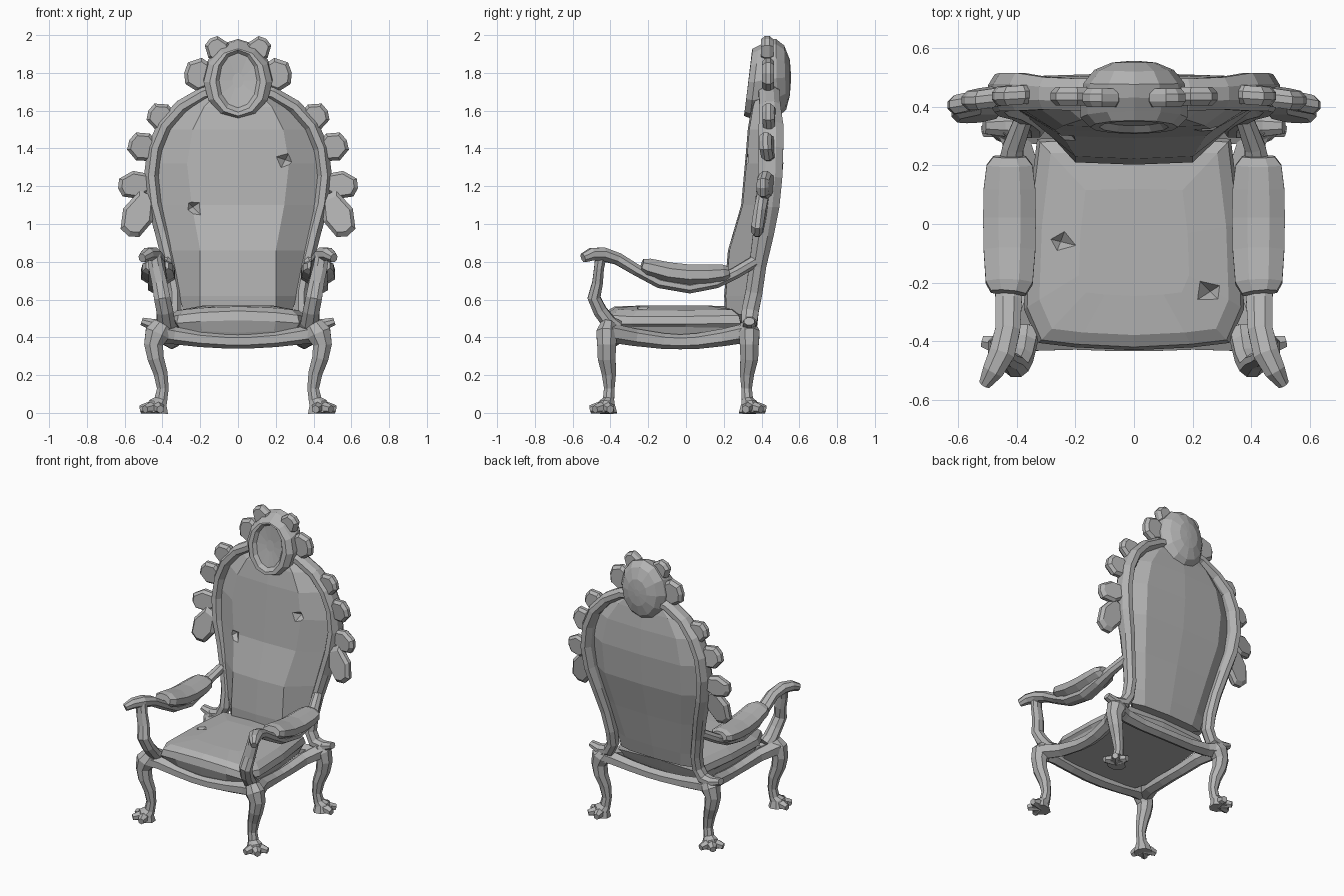
import bpy, bmesh, math
from mathutils import Vector

mat = bpy.data.materials.new("plain grey")
mat.diffuse_color = (0.45, 0.45, 0.45, 1)


def loft(name, rings, mirror=False):
    """Skin a list of equal-length point rings and cap both ends."""
    bm = bmesh.new()
    rows = [[bm.verts.new(p) for p in r] for r in rings]
    n = len(rows[0])
    for a, b in zip(rows, rows[1:]):
        for i in range(n):
            j = (i + 1) % n
            bm.faces.new((a[i], a[j], b[j], b[i]))
    bm.faces.new(rows[0])
    bm.faces.new(rows[-1])
    bmesh.ops.recalc_face_normals(bm, faces=bm.faces)
    me = bpy.data.meshes.new(name)
    bm.to_mesh(me)
    bm.free()
    me.materials.append(mat)
    ob = bpy.data.objects.new(name, me)
    bpy.context.collection.objects.link(ob)
    if mirror:
        ob.modifiers.new("mirror", 'MIRROR')
    return ob


def tube(name, path, radii, ref, sides=8, mirror=True):
    """Sweep an elliptical section; radii are (across, along ref) per point."""
    pts = [Vector(p) for p in path]
    if not isinstance(radii, list):
        radii = [radii] * len(pts)
    k = 1 / math.cos(math.pi / sides)
    rings = []
    for i, p in enumerate(pts):
        t = (pts[min(i + 1, len(pts) - 1)] - pts[max(i - 1, 0)]).normalized()
        s = t.cross(Vector(ref)).normalized()
        u = s.cross(t)
        a, b = radii[i]
        ang = [2 * math.pi * (j + 0.5) / sides for j in range(sides)]
        rings.append([p + s * a * k * math.cos(q) + u * b * k * math.sin(q) for q in ang])
    return loft(name, rings, mirror)


def gouge(target, loc, rot, turn):
    """Small torn notch cut into a cushion."""
    bpy.ops.mesh.primitive_cone_add(vertices=4, radius1=0.1, radius2=0, depth=0.08,
                                    location=loc, rotation=rot)
    c = bpy.context.object
    c.name = "tear_cutter"
    for v in c.data.vertices:
        x, y, z = v.co
        v.co = (x * math.cos(turn) - y * math.sin(turn),
                0.8 * (x * math.sin(turn) + y * math.cos(turn)), z)
    c.data.materials.append(mat)
    c.hide_render = True
    c.hide_set(True)
    m = target.modifiers.new("tear", 'BOOLEAN')
    m.object = c
    m.operation = 'DIFFERENCE'


X, Y, Z = (1, 0, 0), (0, 1, 0), (0, 0, 1)

# Seat cushion: a tapered outline stacked in shrinking layers, crowned in x
half = [(0.2, -0.42), (0.325, -0.405), (0.375, -0.29), (0.365, 0), (0.33, 0.29)]
outline = [(0, -0.43)] + half + [(0, 0.3)] + [(-x, y) for x, y in reversed(half)]
layers = [(0.385, 0.9, -0.02), (0.425, 0.95, -0.03), (0.49, 1.0, 0.02), (0.54, 0.97, 0.03),
          (0.563, 0.86, 0.02), (0.568, 0.5, 0.0)]
seat = loft("seat_cushion", [[(x * s, -0.06 + (y + 0.06) * s, z - d * (x / 0.37) ** 2)
                              for x, y in outline] for z, s, d in layers])
gouge(seat, (-0.25, -0.06, 0.562), (math.pi, 0, 0), 0.3)
gouge(seat, (0.26, -0.23, 0.556), (math.pi, 0, 0), 0.9)

# Curved rails under the seat
rail = [(0.05, 0.045), (0.042, 0.04), (0.038, 0.036), (0.038, 0.034), (0.038, 0.034)]
tube("front_rail", [(0.43, -0.41, 0.425), (0.34, -0.39, 0.41), (0.2, -0.39, 0.39),
                    (0.06, -0.395, 0.38), (0, -0.395, 0.38)], rail, Z, 6)
tube("side_rail", [(0.43, -0.41, 0.425), (0.375, -0.27, 0.4), (0.355, -0.12, 0.38),
                   (0.35, -0.03, 0.376), (0.355, 0.06, 0.38), (0.37, 0.2, 0.4),
                   (0.42, 0.33, 0.425)], rail[:4] + rail[2::-1], Z, 6)
tube("back_rail", [(0.42, 0.33, 0.425), (0.34, 0.315, 0.41), (0.2, 0.315, 0.395),
                   (0.06, 0.32, 0.39), (0, 0.32, 0.39)], rail, Z, 6)

# Cabriole legs with clawed feet
for name, y0, d in (("front", -0.42, -1), ("back", 0.335, 1)):
    tube(name + "_leg",
         [(0.40, y0 - 0.01 * d, 0.465), (0.428, y0, 0.42), (0.447, y0, 0.36), (0.436, y0, 0.29),
          (0.41, y0 - 0.012 * d, 0.21), (0.398, y0 - 0.014 * d, 0.13),
          (0.408, y0 - 0.01 * d, 0.07), (0.425, y0, 0.05), (0.43, y0, 0.0)],
         [(0.05, 0.04), (0.065, 0.055), (0.05, 0.05), (0.043, 0.047), (0.037, 0.038),
          (0.031, 0.028), (0.034, 0.03), (0.048, 0.042), (0.06, 0.055)], Y)
    for k in (-58, 0, 58):
        a = math.radians(d * 45 + k)
        c, s = math.cos(a), math.sin(a)
        tube(name + "_toe", [(0.43 + r * c, y0 + r * s, z) for r, z in
                             ((0.005, 0.03), (0.05, 0.026), (0.088, 0.019))],
             [(0.03, 0.03), (0.028, 0.026), (0.018, 0.019)], Z, 6)

# Arm supports, arm rails with curled ends, and arm pads
tube("arm_support", [(0.37, -0.36, 0.45), (0.38, -0.405, 0.475), (0.388, -0.455, 0.54),
                     (0.402, -0.487, 0.61), (0.416, -0.468, 0.69), (0.435, -0.46, 0.77),
                     (0.445, -0.45, 0.83)],
     [(0.05, 0.035), (0.048, 0.038), (0.044, 0.036), (0.043, 0.034), (0.04, 0.028),
      (0.038, 0.026), (0.036, 0.03)], Y)
tube("arm_rail", [(0.508, -0.545, 0.82), (0.48, -0.5, 0.84), (0.45, -0.44, 0.84),
                  (0.43, -0.36, 0.815), (0.427, -0.26, 0.755), (0.425, -0.14, 0.69),
                  (0.424, 0.02, 0.662), (0.424, 0.16, 0.69), (0.412, 0.26, 0.74),
                  (0.375, 0.36, 0.80)],
     [(0.02, 0.024), (0.036, 0.033), (0.044, 0.036), (0.042, 0.032), (0.045, 0.03), (0.05, 0.03),
      (0.052, 0.03), (0.048, 0.03), (0.036, 0.03), (0.03, 0.03)], Z)
tube("arm_pad", [(0.428, -0.235, 0.78), (0.425, -0.2, 0.77), (0.424, -0.09, 0.742),
                 (0.424, 0.02, 0.73), (0.424, 0.12, 0.732), (0.424, 0.2, 0.74), (0.424, 0.23, 0.745)],
     [(0.06, 0.035), (0.08, 0.048), (0.088, 0.055), (0.09, 0.055), (0.088, 0.053),
      (0.078, 0.045), (0.055, 0.03)], Z)

# Upholstered back: z, half width, flat half width, front y, edge y, rear y
rows = [(0.52, 0.285, 0.2, 0.215, 0.32, 0.345), (0.62, 0.31, 0.2, 0.21, 0.33, 0.37),
        (0.86, 0.37, 0.2, 0.23, 0.37, 0.425), (1.1, 0.43, 0.245, 0.3, 0.41, 0.485),
        (1.32, 0.44, 0.27, 0.32, 0.43, 0.505), (1.5, 0.385, 0.24, 0.335, 0.44, 0.5),
        (1.62, 0.28, 0.18, 0.355, 0.44, 0.485), (1.7, 0.16, 0.1, 0.38, 0.44, 0.47)]
back = loft("back_cushion", [[(-w, e, z), (-f, a, z), (0, a - 0.008, z), (f, a, z), (w, e, z),
                              (0.7 * w, b, z), (0, b + 0.01, z), (-0.7 * w, b, z)]
                             for z, w, f, a, e, b in rows])
gouge(back, (0.25, 0.322, 1.34), (-math.pi / 2, 0, 0), 0.4)
gouge(back, (-0.24, 0.297, 1.09), (-math.pi / 2, 0, 0), 0.9)

# Arched back frame with feet flaring outwards
tube("back_frame", [(0.51, 0.335, 0.485), (0.44, 0.335, 0.462), (0.37, 0.335, 0.475),
                    (0.335, 0.34, 0.54), (0.335, 0.36, 0.64), (0.36, 0.38, 0.78),
                    (0.4, 0.41, 0.95), (0.44, 0.43, 1.1), (0.458, 0.445, 1.25),
                    (0.44, 0.45, 1.4), (0.39, 0.45, 1.52), (0.3, 0.445, 1.62),
                    (0.18, 0.44, 1.69), (0, 0.44, 1.72)],
     [(0.02, 0.028), (0.034, 0.037), (0.04, 0.042)] + [(0.036, 0.045)] * 3
     + [(0.038, 0.055)] + [(0.04, 0.065)] * 4 + [(0.038, 0.055)] * 3, Y)

# Carved leaves along the frame and crest: base, tip, width, depth position, depth slant
leaf = [(0, 0.26), (0.5, 0.5), (0.92, 0.32), (1, 0), (0.92, -0.32), (0.5, -0.5), (0, -0.26)]
for bx, bz, tx, tz, w, y, sl in ((0.48, 1.16, 0.58, 0.935, 0.17, 0.39, 0.03),
                                 (0.45, 1.225, 0.635, 1.19, 0.15, 0.42, 0.03),
                                 (0.43, 1.37, 0.575, 1.445, 0.16, 0.43, 0.02),
                                 (0.33, 1.53, 0.475, 1.6, 0.15, 0.44, 0.01),
                                 (0.12, 1.78, 0.285, 1.8, 0.18, 0.435, 0.0),
                                 (0.06, 1.86, 0.15, 1.98, 0.13, 0.43, 0.0)):
    ax = Vector((tx - bx, 0, tz - bz))
    side = ax.cross(Vector(Y)).normalized() * w
    rings = []
    for off, s in ((-0.032, 0.78), (-0.012, 1), (0.012, 1), (0.032, 0.78)):
        rings.append([Vector((bx, y + off + sl * (0.5 - u), bz)) + ax * (0.5 + (u - 0.5) * s)
                      + side * v * s for u, v in leaf])
    loft("carved_leaf", rings, True)

# Oval crest: shallow dished face, raised rim and rounded rear
crest = [(0.03, 0.04, 1.76, 0.362, 0.12), (0.1, 0.145, 1.76, 0.352, 0.12),
         (0.118, 0.165, 1.757, 0.33, 0.12), (0.15, 0.178, 1.75, 0.33, 0.13),
         (0.182, 0.192, 1.752, 0.362, 0.12), (0.184, 0.205, 1.765, 0.42, 0.05),
         (0.172, 0.208, 1.772, 0.48, -0.02), (0.135, 0.17, 1.775, 0.525, -0.03),
         (0.075, 0.095, 1.775, 0.55, 0), (0.02, 0.025, 1.775, 0.555, 0)]
loft("oval_crest", [[(rx * math.cos(q), y + k * rz * math.sin(q), zc + rz * math.sin(q))
                     for q in (2 * math.pi * j / 12 for j in range(12))]
                    for rx, rz, zc, y, k in crest])
